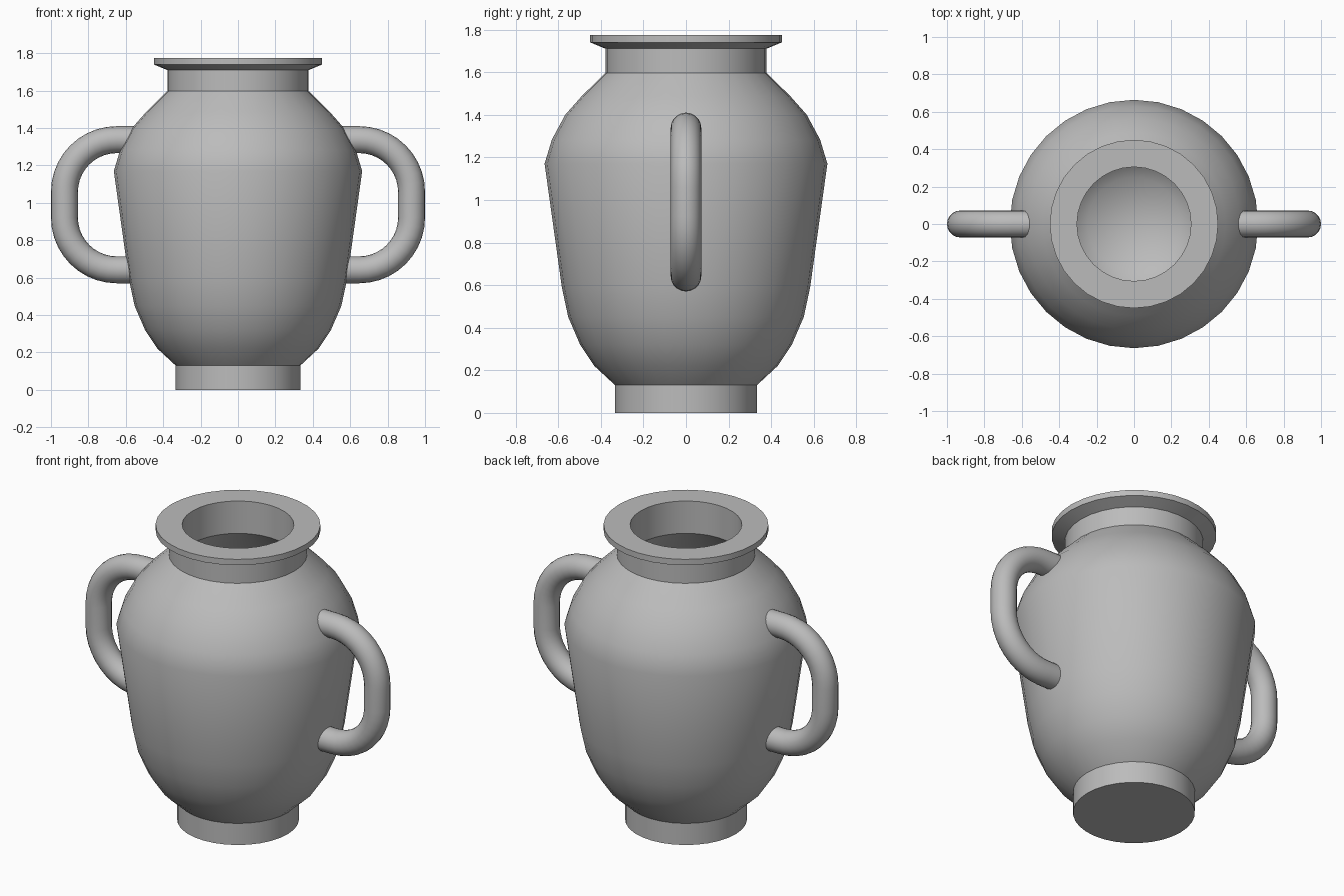
import bpy, bmesh, math
from mathutils import Vector, Matrix

cube = bpy.data.objects.get("Cube")
if cube:
    bpy.data.objects.remove(cube, do_unlink=True)

# One plain grey clay for everything
clay = bpy.data.materials.new("grey clay")
clay.use_nodes = True
grey = (0.5, 0.5, 0.5, 1)
clay.diffuse_color = grey
clay.node_tree.nodes["Principled BSDF"].inputs["Base Color"].default_value = grey


def finish(name, bm, angle):
    bmesh.ops.recalc_face_normals(bm, faces=bm.faces)
    mesh = bpy.data.meshes.new(name)
    bm.to_mesh(mesh)
    bm.free()
    mesh.materials.append(clay)
    obj = bpy.data.objects.new(name, mesh)
    bpy.context.collection.objects.link(obj)
    bpy.ops.object.select_all(action='DESELECT')
    obj.select_set(True)
    bpy.context.view_layer.objects.active = obj
    bpy.ops.object.shade_smooth_by_angle(angle=math.radians(angle))
    return obj


def lathe(name, profile, sides=32):
    bm = bmesh.new()
    verts = [bm.verts.new((r, 0, z)) for r, z in profile]
    edges = [bm.edges.new(pair) for pair in zip(verts, verts[1:])]
    bmesh.ops.spin(bm, geom=verts + edges, axis=(0, 0, 1), cent=(0, 0, 0),
                   angle=math.tau, steps=sides, use_merge=True)
    bmesh.ops.remove_doubles(bm, verts=bm.verts, dist=0.0005)
    return finish(name, bm, 40)


# Vase: outer wall from foot to rim, then the hollow inside down to its floor
outer = [(0, 0), (0.333, 0), (0.333, 0.13), (0.43, 0.22), (0.497, 0.32),
         (0.553, 0.45), (0.583, 0.59), (0.664, 1.17), (0.63, 1.283),
         (0.567, 1.40), (0.49, 1.487), (0.378, 1.597), (0.378, 1.71),
         (0.45, 1.74), (0.45, 1.775)]
inner = [(0.305, 1.775), (0.305, 1.58), (0.43, 1.44), (0.505, 1.35),
         (0.56, 1.25), (0.585, 1.17), (0.505, 0.61), (0.475, 0.48),
         (0.42, 0.36), (0.35, 0.26), (0.25, 0.17), (0, 0.12)]
lathe("vase_body", outer + inner)


# Handles: a round tube swept along a rounded C
def handle(name, side, tube=0.072, bend=0.28, sides=20, steps=10):
    path = [(Vector((0.55, 0, 1.338)), 0)]
    for centre_z, start in ((1.058, 0), (0.922, 90)):
        for i in range(steps + 1):
            turn = math.radians(start + 90 * i / steps)
            path.append((Vector((0.648 + bend * math.sin(turn), 0,
                                 centre_z + bend * math.cos(turn))), turn))
    path.append((Vector((0.53, 0, 0.642)), math.pi))
    bm = bmesh.new()
    rings = []
    for point, turn in path:
        out = Vector((math.sin(turn), 0, math.cos(turn)))
        ring = []
        for k in range(sides):
            a = math.tau * k / sides
            p = point + tube * (math.cos(a) * out + math.sin(a) * Vector((0, 1, 0)))
            ring.append(bm.verts.new((p.x * side, p.y, p.z)))
        rings.append(ring)
    for a, b in zip(rings, rings[1:]):
        for k in range(sides):
            n = (k + 1) % sides
            bm.faces.new((a[k], a[n], b[n], b[k]))
    bm.faces.new(rings[0])
    bm.faces.new(rings[-1])
    return finish(name, bm, 40)


handle("left_handle", 1)
handle("right_handle", -1)
